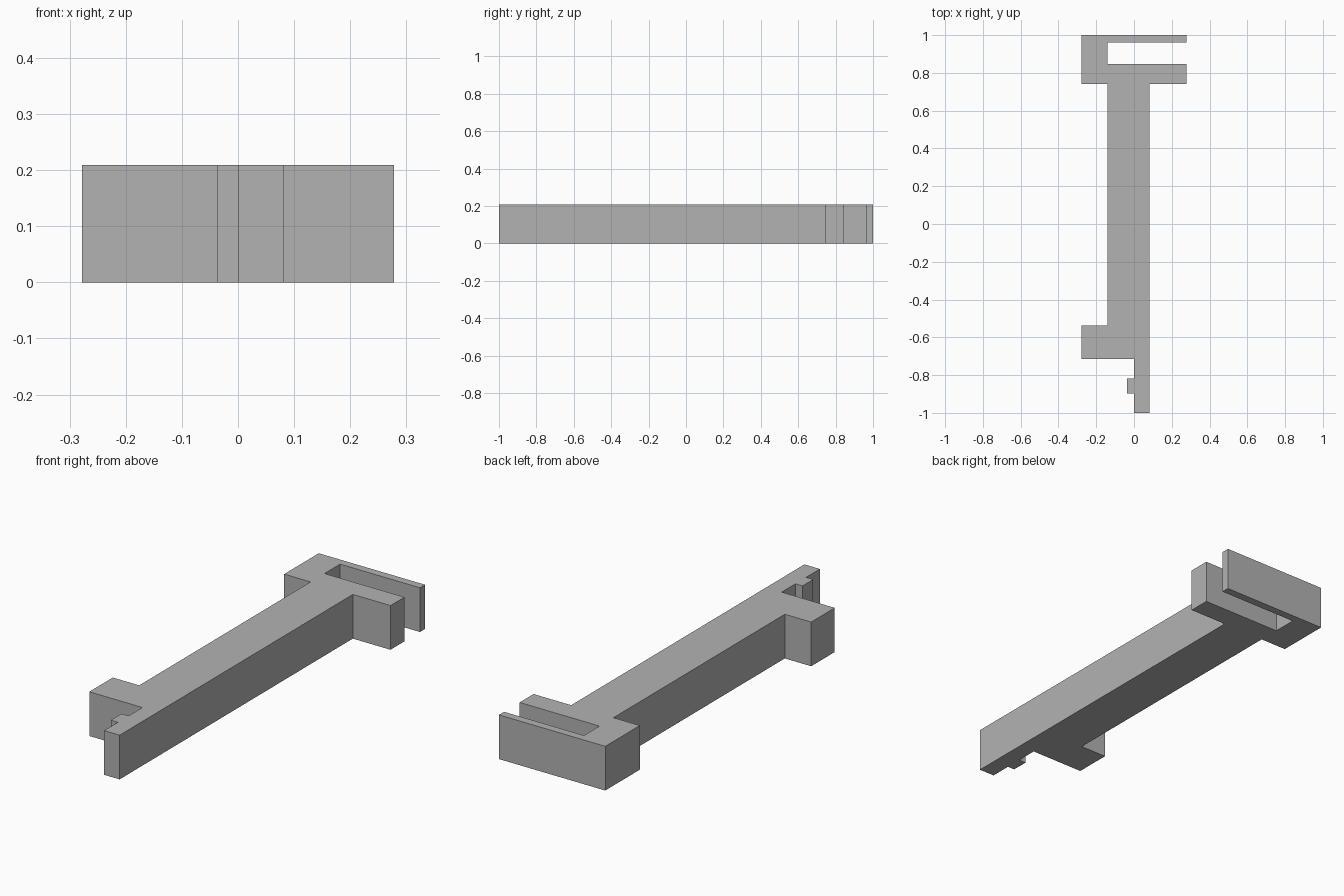
import bpy
import bmesh

cube = bpy.data.objects.get("Cube")
if cube:
    bpy.data.objects.remove(cube, do_unlink=True)

HEIGHT = 0.209

# Single plain grey
grey = bpy.data.materials.new("plain_grey")
grey.use_nodes = True
colour = (0.45, 0.45, 0.45, 1)
grey.diffuse_color = colour
grey.node_tree.nodes["Principled BSDF"].inputs["Base Color"].default_value = colour


def extrude_profile(name, points, height):
    """Closed plan outline raised into a prism."""
    bm = bmesh.new()
    base = bm.faces.new([bm.verts.new((x, y, 0)) for x, y in points])
    top = bmesh.ops.extrude_face_region(bm, geom=[base])["geom"]
    verts = [v for v in top if isinstance(v, bmesh.types.BMVert)]
    bmesh.ops.translate(bm, verts=verts, vec=(0, 0, height))
    bmesh.ops.recalc_face_normals(bm, faces=bm.faces)
    mesh = bpy.data.meshes.new(name)
    bm.to_mesh(mesh)
    bm.free()
    mesh.materials.append(grey)
    obj = bpy.data.objects.new(name, mesh)
    bpy.context.collection.objects.link(obj)
    return obj


# Plan outline, counter-clockwise from the front tip
outline = [
    (0.0, -1.0), (0.081, -1.0),                       # front tip
    (0.081, 0.742), (0.278, 0.742), (0.278, 0.846),   # beam side and inner jaw
    (-0.14, 0.846), (-0.14, 0.962),                   # slot
    (0.278, 0.962), (0.278, 1.0), (-0.278, 1.0),      # thin back jaw
    (-0.278, 0.742), (-0.14, 0.742),                  # head shoulder
    (-0.14, -0.538), (-0.278, -0.538),                # side block
    (-0.278, -0.714), (0.0, -0.714),
    (0.0, -0.817), (-0.037, -0.817),                  # small catch
    (-0.037, -0.897), (0.0, -0.897),
]
extrude_profile("slotted_clip_bar", outline, HEIGHT)
